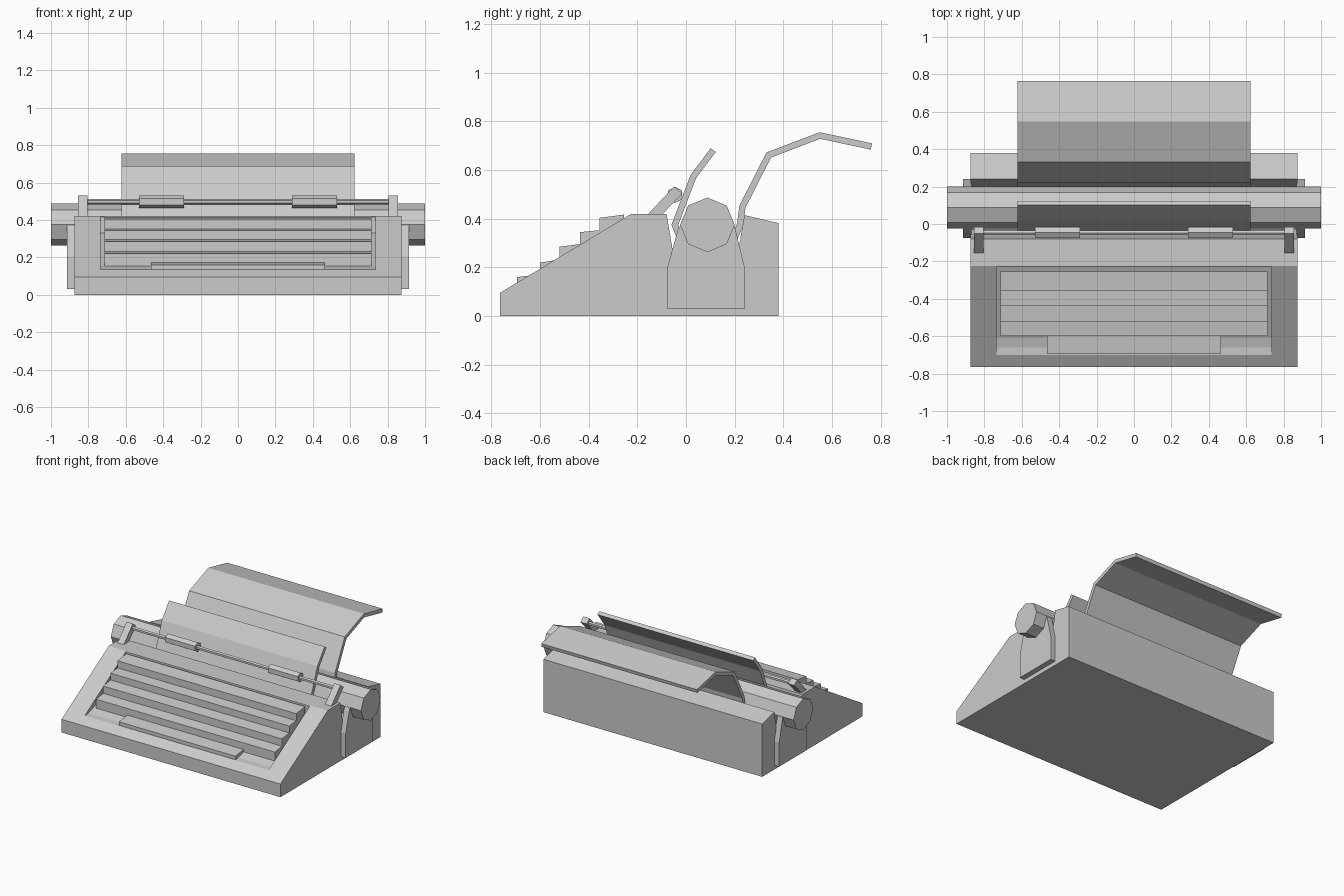
import bpy, bmesh, math

if "Cube" in bpy.data.objects:
    bpy.data.objects.remove(bpy.data.objects["Cube"])


def prism(name, profile, x0, x1):
    """Extrude a closed (y, z) profile along x."""
    bm = bmesh.new()
    a = [bm.verts.new((x0, y, z)) for y, z in profile]
    b = [bm.verts.new((x1, y, z)) for y, z in profile]
    n = len(profile)
    bm.faces.new(a)
    bm.faces.new(b[::-1])
    for i in range(n):
        j = (i + 1) % n
        bm.faces.new((a[j], a[i], b[i], b[j]))
    bmesh.ops.recalc_face_normals(bm, faces=bm.faces)
    me = bpy.data.meshes.new(name)
    bm.to_mesh(me)
    bm.free()
    ob = bpy.data.objects.new(name, me)
    bpy.context.collection.objects.link(ob)
    return ob


def ring(cy, cz, r, sides):
    """Regular polygon with a vertex at the top."""
    return [(cy + r * math.sin(2 * math.pi * i / sides),
             cz + r * math.cos(2 * math.pi * i / sides)) for i in range(sides)]


def ribbon(path, t):
    """Closed profile of thickness t around an open (y, z) path."""
    left, right = [], []
    for i, (y, z) in enumerate(path):
        dirs = []
        for p, q in zip(path[max(i - 1, 0):i + 1], path[max(i, 1):i + 2]):
            d = math.hypot(q[0] - p[0], q[1] - p[1])
            dirs.append((-(q[1] - p[1]) / d, (q[0] - p[0]) / d))
        ny, nz = sum(d[0] for d in dirs), sum(d[1] for d in dirs)
        s = math.hypot(ny, nz)
        ny, nz = ny / s, nz / s
        k = t / 2 / (ny * dirs[0][0] + nz * dirs[0][1])
        left.append((y + ny * k, z + nz * k))
        right.append((y - ny * k, z - nz * k))
    return left + right[::-1]


# Wedge body with an open trough for the platen
body = prism("body", [(-0.765, 0), (-0.765, 0.095), (-0.225, 0.42), (-0.08, 0.42),
                      (-0.055, 0.27), (-0.03, 0.2), (0.2, 0.2), (0.215, 0.27),
                      (0.24, 0.415), (0.38, 0.382), (0.38, 0)], -0.875, 0.875)

# Keyboard well cut into the slope
cutter = prism("keyboard_well_cutter", [(-0.70, 0.134), (-0.66, 0.136), (-0.61, 0.15),
                                        (-0.23, 0.33), (-0.23, 0.6), (-0.70, 0.6)],
               -0.735, 0.735)
cutter.hide_render = True
cutter.hide_viewport = True
cut = body.modifiers.new("keyboard_well", 'BOOLEAN')
cut.operation = 'DIFFERENCE'
cut.solver = 'EXACT'
cut.object = cutter

# Stepped key rows and space bar
prism("key_rows", [(-0.6, 0.14), (-0.6, 0.22), (-0.52, 0.232), (-0.52, 0.285),
                   (-0.435, 0.296), (-0.435, 0.345), (-0.355, 0.353), (-0.355, 0.404),
                   (-0.255, 0.417), (-0.255, 0.3)], -0.715, 0.715)
prism("space_bar", [(-0.695, 0.125), (-0.695, 0.16), (-0.6, 0.172), (-0.6, 0.125)],
      -0.465, 0.465)

# Platen roller
CY, CZ = 0.088, 0.375
prism("platen", ring(CY, CZ, 0.112, 8), -0.9, 0.9)

# Paper: rear sheet, wrap under the platen, front sheet
wrap = ring(CY, CZ, 0.134, 8)[2:7]
path = [(0.762, 0.697), (0.55, 0.742), (0.34, 0.662), (0.232, 0.45)] + wrap
path += [(0.03, 0.573), (0.112, 0.682)]
prism("paper", ribbon(path, 0.026), -0.622, 0.622)

# Paper bail rod
prism("bail_rod", ring(-0.048, 0.497, 0.014, 6), -0.82, 0.82)

for s, side in ((1, "right"), (-1, "left")):
    # Platen knobs, side plates, bail arms and bail rollers
    prism("knob_" + side, ring(CY, CZ, 0.112, 8), s * 0.9, s * 1.0)
    prism("side_plate_" + side, [(-0.075, 0.03), (0.24, 0.03), (0.24, 0.205), (0.2, 0.37),
                                 (0.165, 0.442), (0.01, 0.442), (-0.035, 0.35),
                                 (-0.075, 0.205)], s * 0.87, s * 0.913)
    prism("bail_arm_" + side, [(-0.16, 0.415), (-0.075, 0.505), (-0.05, 0.532),
                               (-0.015, 0.505), (-0.1, 0.415)], s * 0.805, s * 0.855)
    prism("bail_roller_" + side, ring(-0.045, 0.498, 0.034, 6), s * 0.29, s * 0.53)
